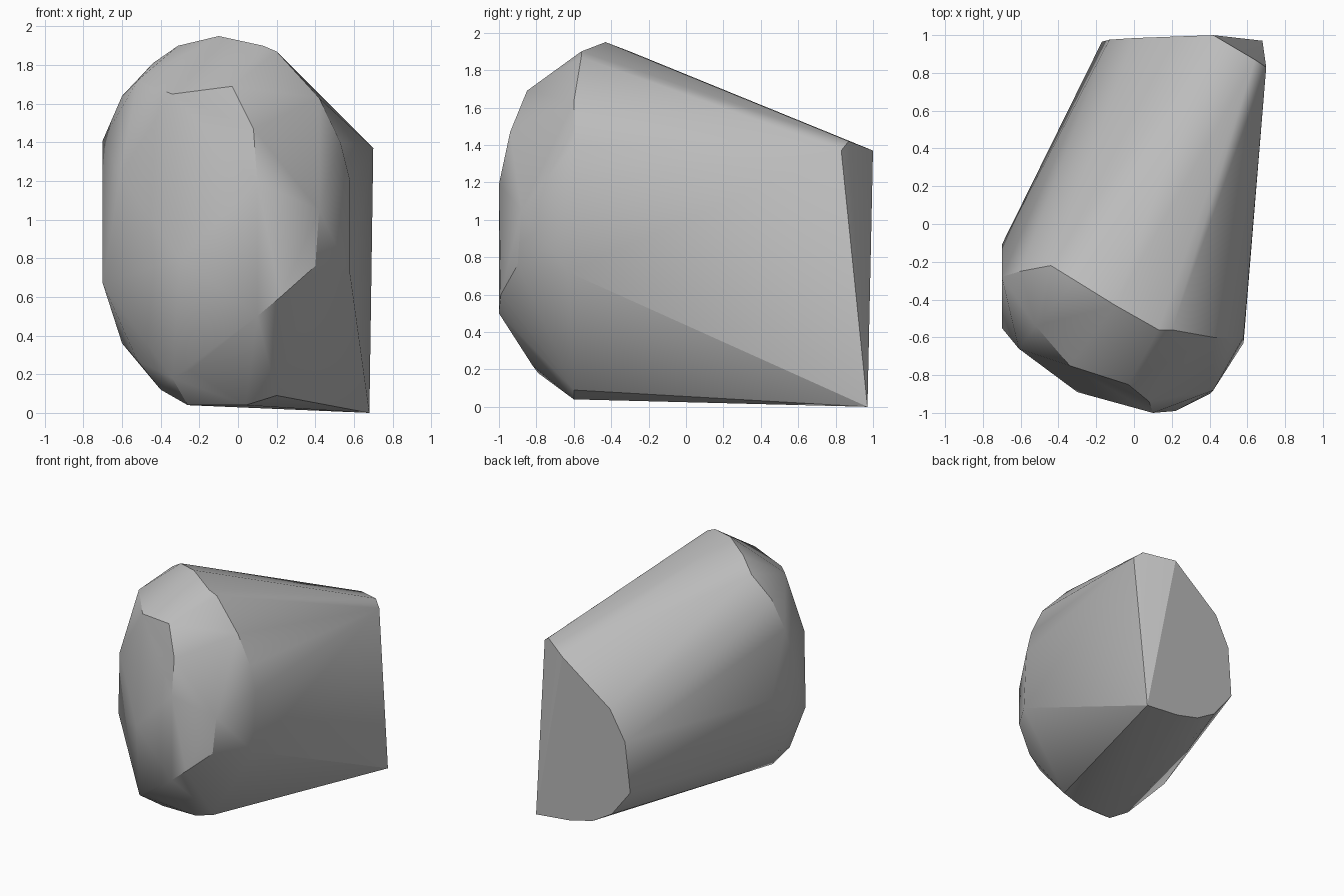
import bpy
import bmesh
import math
from mathutils import Vector


def flat_material(name, value):
    """Plain matte material with a single grey colour."""
    material = bpy.data.materials.new(name)
    colour = (value, value, value, 1)
    material.diffuse_color = colour
    material.use_nodes = True
    for node in material.node_tree.nodes:
        if node.type == 'BSDF_PRINCIPLED':
            node.inputs["Base Color"].default_value = colour
            node.inputs["Roughness"].default_value = 1
    return material


def back_plane(x, z):
    """Place a profile point on the slightly tilted broken back face."""
    return (x, 0.958 + 0.018 * x + 0.025 * z, z)


def convex_stone(name, corners, material):
    """Wrap the corner points in a convex skin and shade it by angle."""
    mesh = bpy.data.meshes.new(name)
    stone = bpy.data.objects.new(name, mesh)
    bpy.context.collection.objects.link(stone)
    bm = bmesh.new()
    for corner in corners:
        bm.verts.new(Vector(corner))
    hull = bmesh.ops.convex_hull(bm, input=bm.verts[:])
    inside = [v for v in hull["geom_interior"] if isinstance(v, bmesh.types.BMVert)]
    bmesh.ops.delete(bm, geom=inside, context='VERTS')
    bmesh.ops.dissolve_limit(bm, angle_limit=math.radians(1),
                             verts=bm.verts[:], edges=bm.edges[:])
    bmesh.ops.recalc_face_normals(bm, faces=bm.faces[:])
    bm.to_mesh(mesh)
    bm.free()
    mesh.materials.append(material)
    bpy.ops.object.select_all(action='DESELECT')
    stone.select_set(True)
    bpy.context.view_layer.objects.active = stone
    bpy.ops.object.shade_smooth_by_angle(angle=math.radians(30))
    return stone


default_cube = bpy.data.objects.get("Cube")
if default_cube:
    bpy.data.objects.remove(default_cube, do_unlink=True)

# Rounded profile of the broken back face, as x and z
back_profile = [(.68, 0), (.42, 1.37), (0, 1.05), (-.13, .81),
                (-.17, .4), (0, .18), (.17, .08), (.37, .03)]

# Chipped corner at the back
back_chip = [(.7, .83, 1.37), (.64, .87, 1.42)]

# Sloping crown and the rim of its front chip
crown = [(-.1, -.43, 1.95), (-.31, -.3, 1.9), (.13, -.56, 1.9), (.2, -.56, 1.87),
         (-.44, -.22, 1.81), (-.52, -.54, 1.72), (-.34, -.75, 1.65),
         (-.03, -.85, 1.69), (-.6, -.25, 1.64)]

# Bulging front
front = [(.1, -1, 1.19), (.1, -1, .5), (.22, -.99, .6), (.08, -.94, 1.47),
         (-.3, -.89, .8), (.4, -.9, .76), (.42, -.88, 1.05)]

# Flanks on both sides
flanks = [(-.7, -.28, 1.41), (-.7, -.11, .9), (-.7, -.55, .67), (-.61, -.66, 1.23),
          (.58, -.63, .72), (.58, -.6, 1.2), (.53, -.6, 1.4), (.42, -.6, 1.63)]

# Rounded underside
base = [(-.6, -.35, .36), (-.52, -.6, .27), (-.4, -.55, .12), (-.26, -.6, .04),
        (-.34, -.79, .18), (-.25, -.82, .22), (.2, -.6, .09), (.04, -.6, .04)]

stone_grey = flat_material("stone grey", 0.5)
corners = [back_plane(x, z) for x, z in back_profile]
corners += back_chip + crown + front + flanks + base
convex_stone("boulder", corners, stone_grey)
